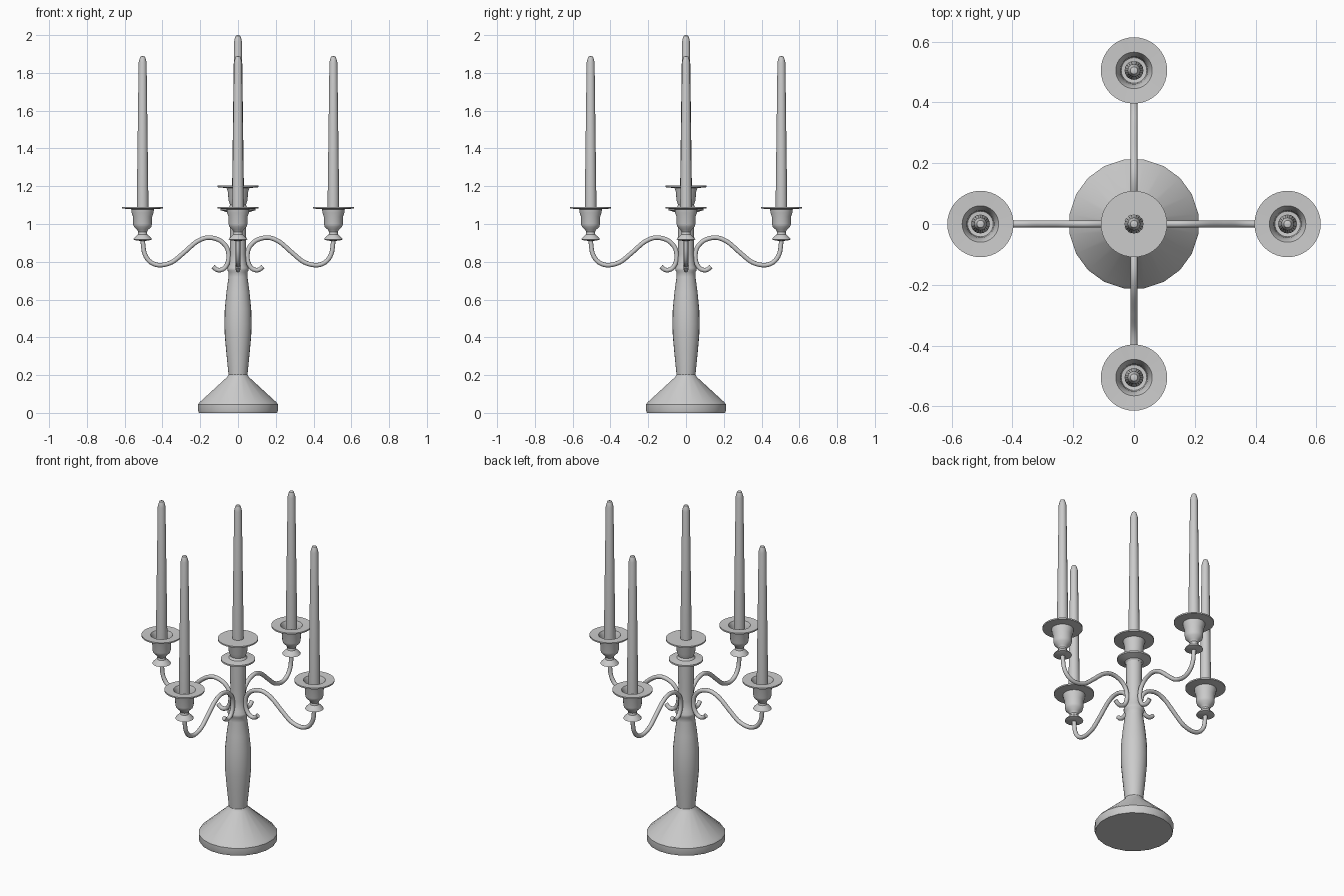
import bpy, bmesh, math
from mathutils import Vector

if "Cube" in bpy.data.objects:
    bpy.data.objects.remove(bpy.data.objects["Cube"])


def lathe(name, profile, sides, loc=(0, 0, 0), turn=0.0, angle=35):
    """Revolve an (r, z) profile round the z axis."""
    bm = bmesh.new()
    rings = []
    for r, z in profile:
        if r == 0:
            rings.append([bm.verts.new((0, 0, z))] * sides)
        else:
            rings.append([bm.verts.new((r * math.cos(turn + 2 * math.pi * i / sides),
                                        r * math.sin(turn + 2 * math.pi * i / sides), z))
                          for i in range(sides)])
    for a, b in zip(rings, rings[1:]):
        for i in range(sides):
            j = (i + 1) % sides
            bm.faces.new(list(dict.fromkeys((a[i], a[j], b[j], b[i]))))
    bmesh.ops.recalc_face_normals(bm, faces=bm.faces)
    return finish(name, bm, loc, angle)


def finish(name, bm, loc, angle):
    mesh = bpy.data.meshes.new(name)
    bm.to_mesh(mesh)
    bm.free()
    ob = bpy.data.objects.new(name, mesh)
    ob.location = loc
    bpy.context.collection.objects.link(ob)
    bpy.ops.object.select_all(action='DESELECT')
    ob.select_set(True)
    bpy.context.view_layer.objects.active = ob
    bpy.ops.object.shade_smooth_by_angle(angle=math.radians(angle))
    return ob


def smooth_path(points, steps=6):
    """Catmull-Rom curve through the points."""
    p = [Vector(q) for q in points]
    p = [2 * p[0] - p[1]] + p + [2 * p[-1] - p[-2]]
    out = []
    for a, b, c, d in zip(p, p[1:], p[2:], p[3:]):
        for k in range(steps):
            t = k / steps
            out.append(0.5 * (2 * b + (c - a) * t + (2 * a - 5 * b + 4 * c - d) * t * t
                              + (3 * b - a - 3 * c + d) * t ** 3))
    return out + [p[-2]]


def tube(name, path, radius, turn, sides=12):
    """Round tube along a path of (r, z), in the vertical plane at angle turn."""
    bm = bmesh.new()
    out, side = Vector((math.cos(turn), math.sin(turn), 0)), Vector((-math.sin(turn), math.cos(turn), 0))
    up = Vector((0, 0, 1))
    rings = []
    for i, p in enumerate(path):
        t = (path[min(i + 1, len(path) - 1)] - path[max(i - 1, 0)]).normalized()
        normal = out * -t.y + up * t.x
        centre = out * p.x + up * p.y
        rings.append([bm.verts.new(centre + radius * (normal * math.cos(a) + side * math.sin(a)))
                      for a in (2 * math.pi * k / sides for k in range(sides))])
    for a, b in zip(rings, rings[1:]):
        for i in range(sides):
            j = (i + 1) % sides
            bm.faces.new((a[i], a[j], b[j], b[i]))
    bm.faces.new(rings[0])
    bm.faces.new(rings[-1])
    bmesh.ops.recalc_face_normals(bm, faces=bm.faces)
    return finish(name, bm, (0, 0, 0), 50)


# Foot and turned column
lathe("base", [(0, 0), (0.21, 0), (0.214, 0.012), (0.214, 0.045), (0.206, 0.056),
               (0.058, 0.19), (0.05, 0.205), (0, 0.205)], 20, turn=math.pi / 20)
lathe("column", [(0, 0.19), (0.05, 0.2), (0.052, 0.22), (0.062, 0.32), (0.07, 0.41), (0.072, 0.47),
                 (0.07, 0.55), (0.061, 0.64), (0.05, 0.72), (0.05, 0.745), (0.056, 0.755),
                 (0.056, 0.768), (0.046, 0.785), (0.041, 0.84), (0.042, 0.92), (0.044, 1.06),
                 (0, 1.06)], 24)

# Centre holder: drip plate, cup and flat top plate
lathe("centre_holder", [(0, 1.05), (0.044, 1.05), (0.05, 1.06), (0.092, 1.073), (0.092, 1.082),
                        (0.05, 1.088), (0.042, 1.1), (0.05, 1.125), (0.054, 1.17), (0.06, 1.19),
                        (0.109, 1.195), (0.109, 1.203), (0, 1.203)], 40)

# Shared shapes for holders, candles and arms
CUP = [(0, 0.91), (0.03, 0.912), (0.05, 0.918), (0.046, 0.925), (0.025, 0.945), (0.023, 0.957),
       (0.03, 0.97), (0.046, 0.985), (0.05, 1.0), (0.051, 1.04), (0.058, 1.06), (0.06, 1.078),
       (0.109, 1.082), (0.109, 1.09), (0.06, 1.088), (0.053, 1.075), (0.045, 1.04), (0.042, 1.0), (0, 0.995)]
CANDLE = [(0, 0.995), (0.031, 0.995), (0.031, 1.09), (0.021, 1.855), (0.017, 1.872),
          (0.012, 1.886), (0, 1.89)]
ARM = smooth_path([(0.132, 0.775), (0.115, 0.76), (0.095, 0.756), (0.07, 0.768), (0.053, 0.8),
                   (0.05, 0.84), (0.062, 0.88), (0.1, 0.915), (0.16, 0.928), (0.22, 0.905),
                   (0.29, 0.845), (0.35, 0.798), (0.415, 0.782), (0.465, 0.8), (0.495, 0.845),
                   (0.505, 0.915)])

# Four scrolled arms, each with a cup and candle
for k, side in enumerate(("right", "back", "left", "front")):
    a = k * math.pi / 2
    loc = (0.505 * math.cos(a), 0.505 * math.sin(a), 0)
    tube(side + "_arm", ARM, 0.012, a)
    lathe(side + "_cup", CUP, 40, loc)
    lathe(side + "_candle", CANDLE, 20, loc)
lathe("centre_candle", CANDLE, 20, (0, 0, 0.11))
